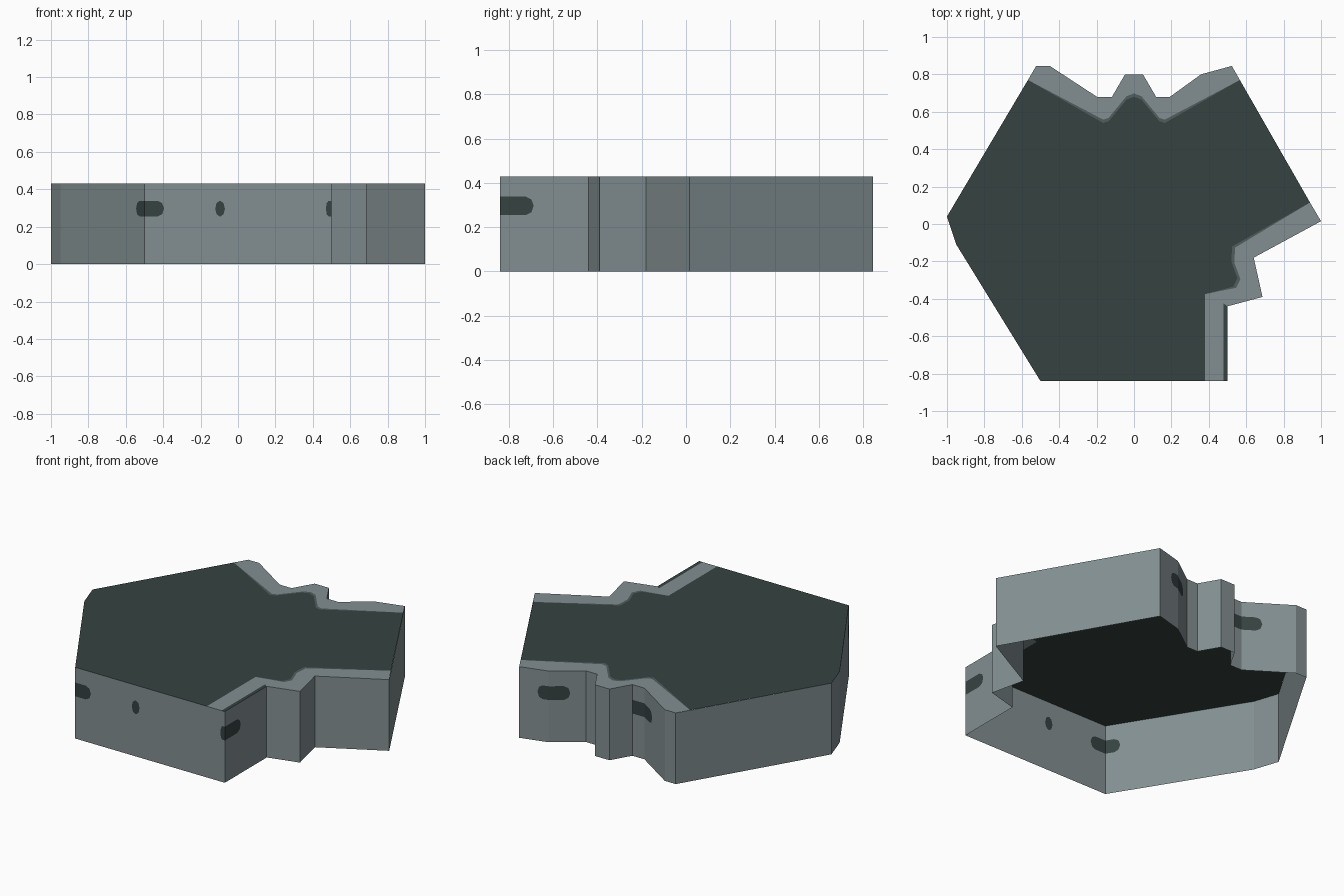
import bpy, bmesh

if "Cube" in bpy.data.objects:
    bpy.data.objects.remove(bpy.data.objects["Cube"])

H = 0.43                      # tile height
Z0, Z1 = 0.255, 0.338         # height range of the dark wall marks


def material(name, rgb):
    m = bpy.data.materials.new(name)
    m.diffuse_color = (*rgb, 1)
    m.use_nodes = True
    m.node_tree.nodes["Principled BSDF"].inputs["Base Color"].default_value = m.diffuse_color
    return m


MATS = [material("light grey stone", (0.225, 0.275, 0.285)),
        material("dark green grey", (0.036, 0.055, 0.053)),
        material("mid grey edge", (0.085, 0.11, 0.11))]


def make_object(name, polys):
    """polys: list of (points, material index)"""
    bm = bmesh.new()
    for pts, mi in polys:
        f = bm.faces.new([bm.verts.new(p) for p in pts])
        f.material_index = mi
    bmesh.ops.remove_doubles(bm, verts=bm.verts, dist=0.0005)
    bmesh.ops.triangulate(bm, faces=[f for f in bm.faces if len(f.verts) > 4])
    me = bpy.data.meshes.new(name)
    bm.to_mesh(me)
    bm.free()
    for m in MATS:
        me.materials.append(m)
    ob = bpy.data.objects.new(name, me)
    bpy.context.collection.objects.link(ob)
    return ob


# Outline of the tile, counter-clockwise: front, right channel, back channel, left
right_outer = [(0.5, -0.84), (0.5, -0.44), (0.687, -0.39), (0.64, -0.18), (1.0, 0.015)]
back_outer = [(0.523, 0.845), (0.358, 0.80), (0.192, 0.68), (0.118, 0.68), (0.048, 0.80),
              (-0.048, 0.80), (-0.118, 0.68), (-0.198, 0.68), (-0.45, 0.845), (-0.523, 0.845)]
left_outer = [(-1.0, 0.04), (-0.95, -0.11), (-0.5, -0.84)]
outline = right_outer + back_outer + left_outer

# Inner boundary of the pale borders
right_inner = [(0.38, -0.84), (0.38, -0.375), (0.53, -0.335), (0.553, -0.29),
               (0.52, -0.20), (0.525, -0.12), (0.941, 0.115)]
back_inner = [(0.566, 0.77), (0.165, 0.54), (0.135, 0.55), (0.04, 0.665), (0.0, 0.68),
              (-0.04, 0.665), (-0.135, 0.55), (-0.165, 0.54), (-0.567, 0.77)]

# Marks on walls: wall index -> (start, end, round start, round end) as wall fractions
last = len(outline) - 1
marks = {
    0: [(0.0, 0.38, False, True)],
    last - 1: [(0.90, 1.0, True, False)],
    last: [(0.0, 0.105, False, True), (0.378, 0.43, True, True), (0.97, 1.0, True, False)],
    5: [(0.62, 1.0, True, False)],
    6: [(0.0, 0.58, False, True)],
    11: [(0.0, 1.0, False, False)],
    12: [(0.0, 0.38, False, True)],
}


def wall(a, b, spots):
    """Vertical wall split around its dark marks"""
    dx, dy = b[0] - a[0], b[1] - a[1]
    length = (dx * dx + dy * dy) ** 0.5

    def at(t, z):
        return (a[0] + dx * t, a[1] + dy * t, z)

    if not spots:
        return [([at(0, 0), at(1, 0), at(1, H), at(0, H)], 0)]
    zc, out, low, high = (Z0 + Z1) / 2, [], [], []
    if spots[0][0] > 0:
        low.append((0, zc))
        high.append((0, zc))
    for s, e, rs, re in spots:
        r = min(0.035 / length, (e - s) * 0.45)
        lo, hi = [], []
        if rs:
            lo += [(s, zc), (s + 0.3 * r, Z0 + 0.012), (s + r, Z0)]
            hi += [(s, zc), (s + 0.3 * r, Z1 - 0.012), (s + r, Z1)]
        else:
            lo.append((s, Z0))
            hi.append((s, Z1))
        if re:
            lo += [(e - r, Z0), (e - 0.3 * r, Z0 + 0.012), (e, zc)]
            hi += [(e - r, Z1), (e - 0.3 * r, Z1 - 0.012), (e, zc)]
        else:
            lo.append((e, Z0))
            hi.append((e, Z1))
        ring = lo + [p for p in reversed(hi) if p not in lo]
        out.append(([at(*p) for p in ring], 1))
        low += lo
        high += hi
    if spots[-1][1] < 1:
        low.append((1, zc))
        high.append((1, zc))
    out.append(([at(0, 0), at(1, 0)] + [at(*p) for p in reversed(low)], 0))
    out.append(([at(*p) for p in high] + [at(1, H), at(0, H)], 0))
    return out


# Outer walls, open underneath
wall_faces = []
for i, p in enumerate(outline):
    wall_faces += wall(p, outline[(i + 1) % len(outline)], marks.get(i))
make_object("tile_walls", wall_faces)


def flat(pts, mi):
    return ([(x, y, H) for x, y in pts], mi)


def shifted(pts, dx, dy):
    return [(x + dx, y + dy) for x, y in pts]


# Top: dark floor, pale channel borders, thin mid-grey inner edges, dark outer strip
back_edge, right_edge = back_inner[1:-1], right_inner[2:6]
back_edge_out = shifted(back_edge, 0, 0.018)
right_edge_out = shifted(right_edge, 0.016, -0.006)
floor = right_inner + back_inner + left_outer
back_rim = back_outer + [back_inner[-1]] + back_edge_out[::-1] + [back_inner[0]]
right_rim = ([(0.478, -0.84), (0.478, -0.425)] + right_outer[1:] + [right_inner[6]]
             + right_edge_out[::-1] + right_inner[1::-1])
make_object("tile_top", [
    flat(floor, 1),
    flat(back_rim, 0),
    flat(right_rim, 0),
    flat([back_inner[0]] + back_edge_out + [back_inner[-1]] + back_edge[::-1], 2),
    flat([right_inner[6]] + right_edge[::-1] + [right_inner[1]] + right_edge_out, 2),
    flat([(0.478, -0.84), (0.5, -0.84), (0.5, -0.44), (0.478, -0.425)], 1),
])
